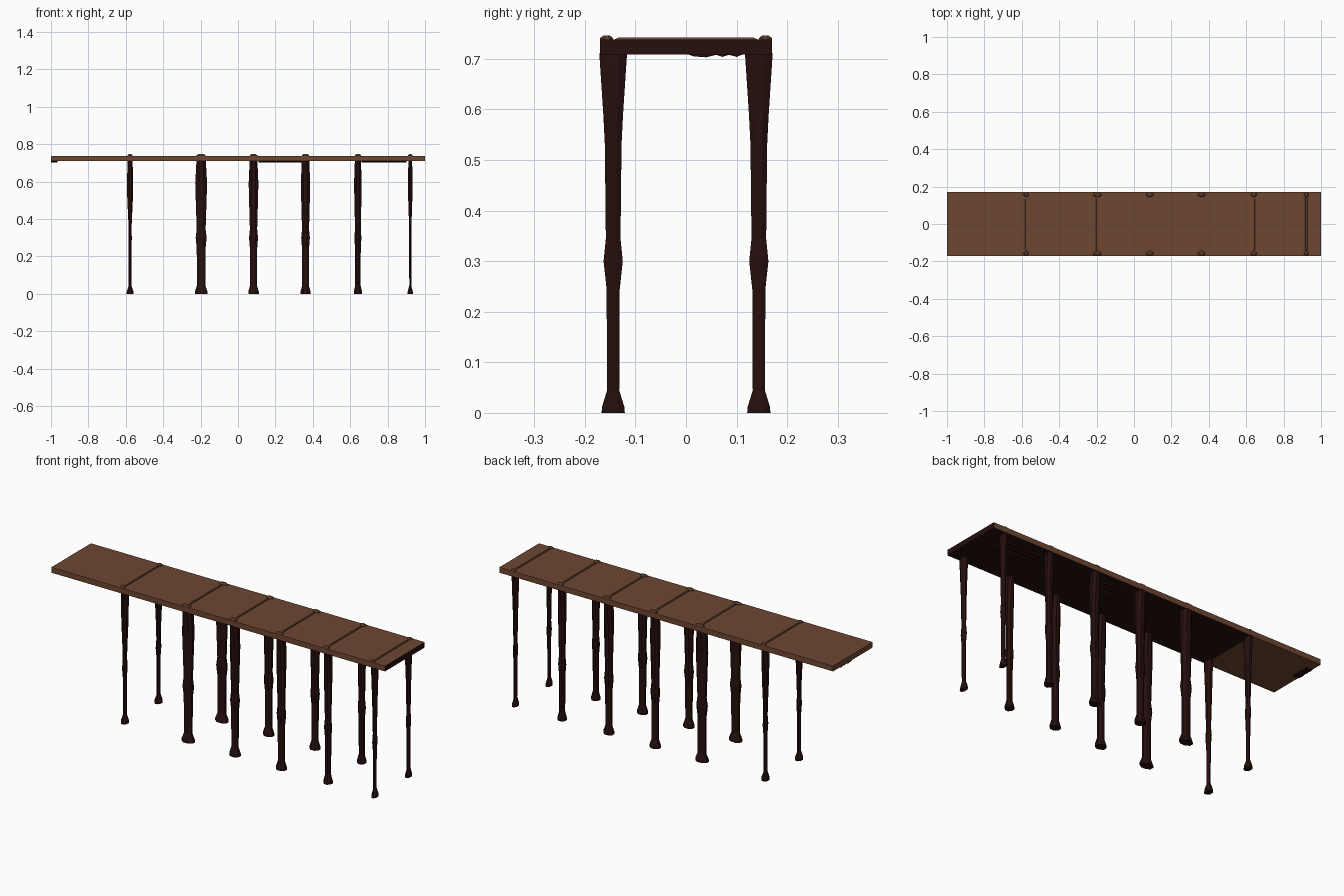
import bpy, bmesh, math
from mathutils import Vector

if "Cube" in bpy.data.objects:
    bpy.data.objects.remove(bpy.data.objects["Cube"])


def material(name, rgb):
    m = bpy.data.materials.new(name)
    m.diffuse_color = (*rgb, 1)
    m.use_nodes = True
    m.node_tree.nodes["Principled BSDF"].inputs["Base Color"].default_value = m.diffuse_color
    return m


BROWN = material("brown wood", (0.155, 0.063, 0.031))
DARK = material("dark wood", (0.019, 0.0048, 0.0042))


def finish(bm, name, mats):
    bmesh.ops.recalc_face_normals(bm, faces=bm.faces)
    me = bpy.data.meshes.new(name)
    bm.to_mesh(me)
    bm.free()
    for m in mats:
        me.materials.append(m)
    ob = bpy.data.objects.new(name, me)
    bpy.context.collection.objects.link(ob)
    return ob


def box(bm, lo, hi):
    vs = bmesh.ops.create_cube(bm, size=1)["verts"]
    for v in vs:
        v.co = Vector([lo[i] + (v.co[i] + 0.5) * (hi[i] - lo[i]) for i in range(3)])
    return vs


def loft(name, x, y, rings, mat, sides=8):
    """Stack of flat-sided rings given as (z, half width x, half width y)."""
    bm = bmesh.new()
    k = 1 / math.cos(math.pi / sides)
    loops = []
    for z, rx, ry in rings:
        loops.append([bm.verts.new((
            x + rx * k * math.cos(2 * math.pi * (i + 0.5) / sides),
            y + ry * k * math.sin(2 * math.pi * (i + 0.5) / sides), z))
            for i in range(sides)])
    for a, b in zip(loops, loops[1:]):
        for i in range(sides):
            j = (i + 1) % sides
            bm.faces.new((a[i], a[j], b[j], b[i]))
    bm.faces.new(loops[0][::-1])
    bm.faces.new(loops[-1])
    return finish(bm, name, [mat])


# Deck: brown plank, dark right end and dark underside past the first legs
bm = bmesh.new()
box(bm, (-1, -0.17, 0.709), (1, 0.17, 0.738))
bmesh.ops.bisect_plane(bm, geom=bm.verts[:] + bm.edges[:] + bm.faces[:],
                       plane_co=(-0.58, 0, 0), plane_no=(1, 0, 0))
bmesh.ops.recalc_face_normals(bm, faces=bm.faces)
for f in bm.faces:
    c = f.calc_center_median()
    if f.normal.x > 0.9 or (f.normal.z < -0.9 and c.x > -0.58):
        f.material_index = 1
finish(bm, "deck", [BROWN, DARK])

# Rough ridges on the underside
ridge = [(0.0, 0.71), (0.015, 0.705), (0.04, 0.703), (0.06, 0.708), (0.072, 0.704),
         (0.085, 0.708), (0.1, 0.704), (0.115, 0.71)]
for n, (x0, x1) in enumerate([(-1, -0.965), (0.11, 0.35), (0.66, 0.9)]):
    bm = bmesh.new()
    ends = [[bm.verts.new((x, y, z)) for y, z in ridge] for x in (x0, x1)]
    for i in range(len(ridge)):
        j = (i + 1) % len(ridge)
        bm.faces.new((ends[0][i], ends[0][j], ends[1][j], ends[1][i]))
    bm.faces.new(ends[0])
    bm.faces.new(ends[1][::-1])
    finish(bm, f"underside_ridge_{n}", [DARK])

# Leg profile: z, half width in x (relative to the foot), half width in y, y offset
profile = [(0.0, 1.0, 0.023, 0), (0.012, 1.0, 0.022, 0), (0.045, 0.66, 0.012, 0),
           (0.245, 0.7, 0.013, 0), (0.30, 0.86, 0.019, 0), (0.345, 0.7, 0.0145, 0),
           (0.53, 0.88, 0.0165, 0), (0.59, 0.93, 0.0195, 0), (0.712, 0.74, 0.0275, 0)]

# Leg pairs, pegs and raised seams
bays = [(-0.577, 0.018), (-0.197, 0.034), (0.083, 0.028),
        (0.361, 0.027), (0.641, 0.022), (0.921, 0.0135)]
for n, (x, w) in enumerate(bays):
    for side, s in (("front", -1), ("back", 1)):
        # the end legs are slimmer through the shaft
        slim = 0.6 if n in (0, 5) else 1.0
        rings = [(z, w * fx * (slim if 0.04 < z < 0.5 else 1), ry)
                 for z, fx, ry, _ in profile]
        loft(f"{side}_leg_{n}", x, s * 0.144, rings, DARK)
        pw = max(0.012, w * 0.72)
        loft(f"{side}_peg_{n}", x, s * 0.157,
             [(0.735, pw, 0.013), (0.741, pw, 0.013), (0.7465, pw * 0.65, 0.006)], BROWN)
    bm = bmesh.new()
    for v in box(bm, (x - 0.006, -0.146, 0.736), (x + 0.006, 0.146, 0.7425)):
        if v.co.z > 0.74:
            v.co.y *= 0.91
            v.co.x = x + (v.co.x - x) * 0.7
    finish(bm, f"seam_{n}", [BROWN])
